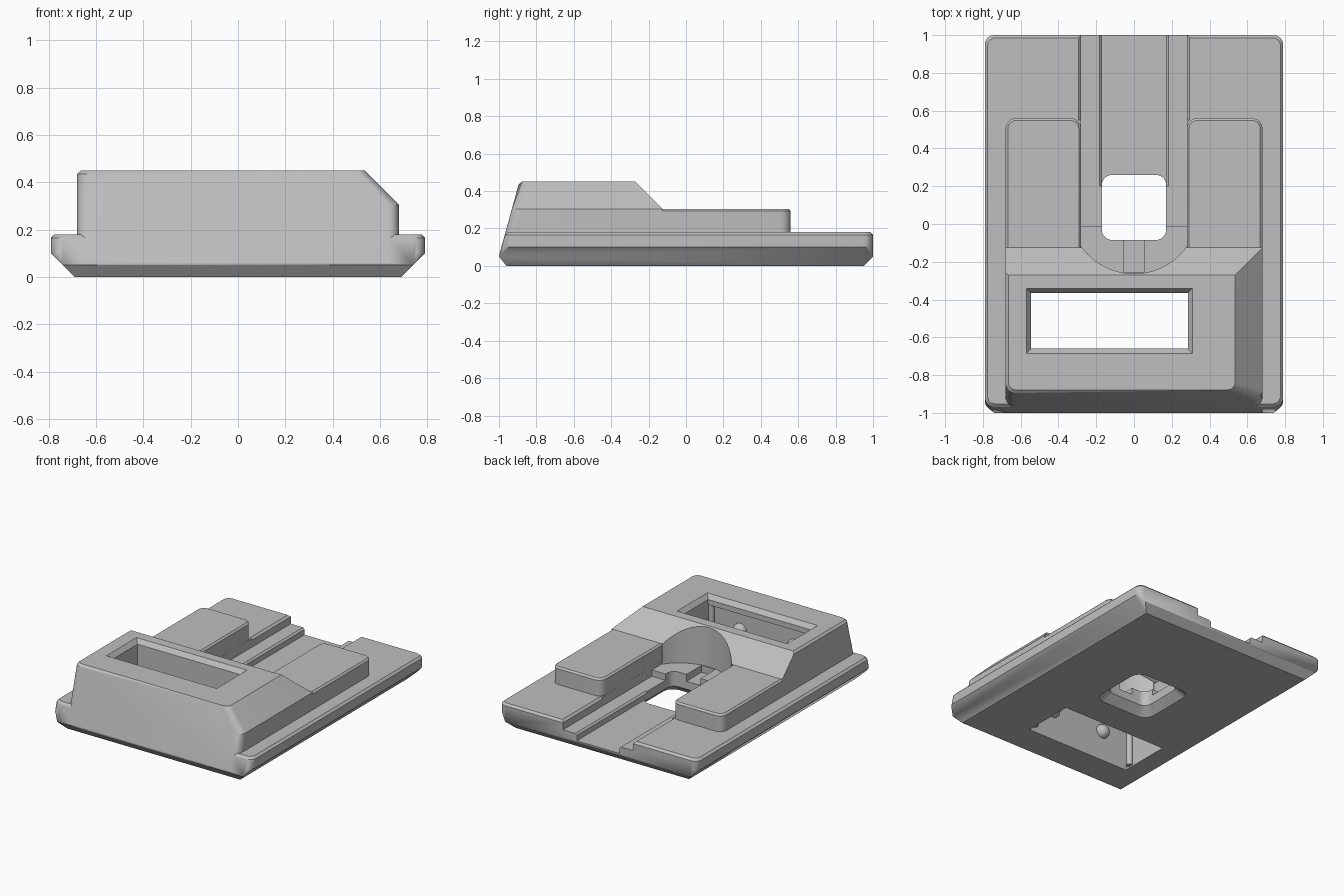
import bpy, bmesh, math

if "Cube" in bpy.data.objects:
    bpy.data.objects.remove(bpy.data.objects["Cube"])

grey = bpy.data.materials.new("plain_grey")
grey.diffuse_color = (0.52, 0.52, 0.52, 1)
grey.use_nodes = True
grey.node_tree.nodes["Principled BSDF"].inputs["Base Color"].default_value = grey.diffuse_color


def hull(name, points):
    """Convex solid around a handful of points."""
    bm = bmesh.new()
    for p in points:
        bm.verts.new(p)
    res = bmesh.ops.convex_hull(bm, input=bm.verts)
    junk = {v for v in res["geom_interior"] + res["geom_unused"]
            if isinstance(v, bmesh.types.BMVert)}
    bmesh.ops.delete(bm, geom=list(junk), context='VERTS')
    bmesh.ops.dissolve_limit(bm, angle_limit=0.01, verts=bm.verts, edges=bm.edges)
    bmesh.ops.recalc_face_normals(bm, faces=bm.faces)
    me = bpy.data.meshes.new(name)
    bm.to_mesh(me)
    bm.free()
    me.materials.append(grey)
    ob = bpy.data.objects.new(name, me)
    bpy.context.collection.objects.link(ob)
    return ob


def ring(x0, x1, y0, y1, z, r=0.0, n=6):
    """Rounded rectangle at height z."""
    if r <= 0:
        return [(x, y, z) for x in (x0, x1) for y in (y0, y1)]
    pts = []
    for cx, cy, a in ((x1 - r, y1 - r, 0), (x0 + r, y1 - r, 90),
                      (x0 + r, y0 + r, 180), (x1 - r, y0 + r, 270)):
        for i in range(n + 1):
            t = math.radians(a + 90 * i / n)
            pts.append((cx + r * math.cos(t), cy + r * math.sin(t), z))
    return pts


def box(name, x0, x1, y0, y1, z0, z1, r=0.0):
    return hull(name, ring(x0, x1, y0, y1, z0, r) + ring(x0, x1, y0, y1, z1, r))


def combine(target, other, op):
    m = target.modifiers.new("cut", 'BOOLEAN')
    m.operation, m.solver, m.object = op, 'EXACT', other
    bpy.context.view_layer.objects.active = target
    bpy.ops.object.modifier_apply(modifier=m.name)
    bpy.data.objects.remove(other)


def front(z):
    """Leaning front face."""
    return -1 + (z - 0.05) * 0.275


# base slab with chamfered underside
body = hull("base_body", ring(-0.69, 0.69, -0.96, 0.95, 0)
            + ring(-0.74, 0.74, -1, 1, 0.05)
            + ring(-0.79, 0.79, front(0.1), 1, 0.1, 0.05)
            + ring(-0.79, 0.79, front(0.165), 1, 0.165, 0.05)
            + ring(-0.775, 0.775, front(0.18) + 0.012, 0.985, 0.18, 0.04))

# raised housing: leaning front, sloped back, chamfered right side
e = 0.001
pts = []
for z in (0.06, 0.305):
    pts += ring(-0.68, 0.68, front(z) - e, -0.4, z, 0.05)
    pts += [(-0.68, -0.125, z), (0.68, -0.125, z)]
pts += [p for p in ring(-0.68, 0.55, front(0.435) - e, -0.4, 0.435, 0.05) if p[0] < 0.4]
pts += [p for p in ring(-0.665, 0.535, front(0.45) + 0.012, -0.4, 0.45, 0.04)]
pts += [(-0.68, -0.255, 0.435), (-0.665, -0.27, 0.45), (0.535, -0.27, 0.45)]
combine(body, hull("housing", pts), 'UNION')

# two rear arms
for x0, x1 in ((-0.68, -0.28), (0.28, 0.68)):
    arm = hull("arm", ring(x0, x1, -0.3, 0.56, 0.1, 0.055)
               + ring(x0, x1, -0.3, 0.56, 0.293, 0.055)
               + ring(x0 + 0.012, x1 - 0.012, -0.3, 0.548, 0.305, 0.043))
    combine(body, arm, 'UNION')

# curved recess in the housing, running back as a channel
w, r, cy = 0.2795, 0.343, 0.08
a0 = math.asin(w / r)
arc = [(r * math.sin(a), cy - r * math.cos(a))
       for a in [a0 * (i / 12 - 1) for i in range(25)]]
arc += [(-w, 1.1), (w, 1.1)]
cutters = [hull("recess", [(x, y, z) for x, y in arc for z in (0.16, 0.6)])]

# stepped channel, slot, and softened channel rims
cutters += [
    box("ledge_cut", -w, w, -0.01, 1.1, 0.115, 0.4),
    box("floor_cut", -0.17, 0.17, 0.1, 1.1, 0.065, 0.4),
    box("slot_cut", -0.055, 0.055, -0.255, 0.1, 0.11, 0.3),
    hull("rim_cut", ring(-w, w, 0.55, 1.1, 0.165) + ring(-0.296, 0.296, 0.55, 1.1, 0.1815)),
    hull("ledge_rim", ring(-0.17, 0.17, 0.2, 1.1, 0.103) + ring(-0.183, 0.183, 0.2, 1.1, 0.116)),
]

# through hole with flared underside
cutters += [
    box("hole_cut", -0.1705, 0.1705, -0.085, 0.26, -0.1, 0.5, 0.055),
    hull("flare_cut", ring(-0.23, 0.23, -0.145, 0.32, -0.005, 0.08)
         + ring(-0.168, 0.168, -0.083, 0.258, 0.055, 0.05)),
]

# display window: bevelled rim and deeper cavity beneath
cutters += [
    box("window_cut", -0.545, 0.285, -0.66, -0.365, -0.1, 0.6),
    hull("window_rim", ring(-0.57, 0.31, -0.685, -0.34, 0.4505)
         + ring(-0.543, 0.283, -0.658, -0.367, 0.415)),
    box("cavity_cut", -0.55, 0.29, -0.74, -0.36, -0.1, 0.38),
]
for c in cutters:
    combine(body, c, 'DIFFERENCE')

# round knobs on the cavity's front wall
parts = [body]
for x in (0.085, -0.345):
    bpy.ops.mesh.primitive_uv_sphere_add(segments=24, ring_count=12, radius=0.05,
                                         location=(x, -0.74, 0.22))
    knob = bpy.context.object
    knob.name = "cavity_knob"
    knob.data.materials.append(grey)
    parts.append(knob)

# corner posts in the cavity
for x in (-0.54, 0.28):
    bpy.ops.mesh.primitive_cylinder_add(vertices=20, radius=0.022, depth=0.37,
                                        location=(x, -0.69, 0.195))
    post = bpy.context.object
    post.name = "cavity_post"
    post.data.materials.append(grey)
    parts.append(post)

for ob in parts:
    bpy.ops.object.select_all(action='DESELECT')
    ob.select_set(True)
    bpy.context.view_layer.objects.active = ob
    bpy.ops.object.shade_smooth_by_angle(angle=math.radians(25))
